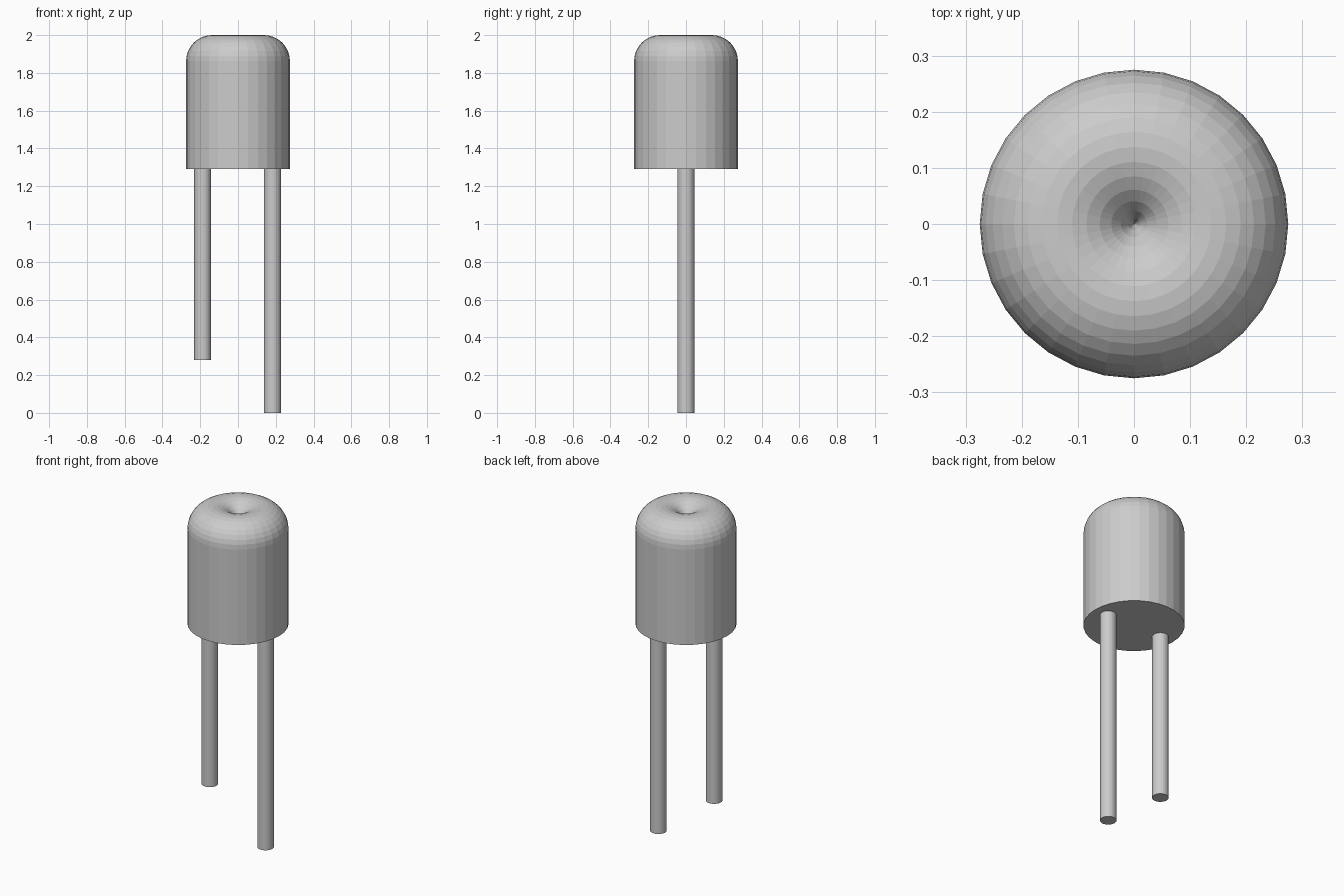
import bpy, bmesh, math

if "Cube" in bpy.data.objects:
    bpy.data.objects.remove(bpy.data.objects["Cube"])

grey = bpy.data.materials.new("light grey")
grey.diffuse_color = (0.6, 0.6, 0.6, 1)
grey.use_nodes = True
grey.node_tree.nodes["Principled BSDF"].inputs["Base Color"].default_value = grey.diffuse_color


def lathe(name, profile, x=0.0, sides=32):
    """Spin an (r, z) profile that starts and ends on the axis."""
    bm = bmesh.new()
    verts = [bm.verts.new((r, 0, z)) for r, z in profile]
    edges = [bm.edges.new(p) for p in zip(verts, verts[1:])]
    bmesh.ops.spin(bm, geom=verts + edges, cent=(0, 0, 0), axis=(0, 0, 1),
                   angle=math.tau, steps=sides, use_duplicate=False)
    bmesh.ops.remove_doubles(bm, verts=bm.verts, dist=1e-4)
    bmesh.ops.recalc_face_normals(bm, faces=bm.faces)
    me = bpy.data.meshes.new(name)
    bm.to_mesh(me)
    bm.free()
    me.materials.append(grey)
    ob = bpy.data.objects.new(name, me)
    ob.location.x = x
    bpy.context.collection.objects.link(ob)
    return ob


# Capsule body: straight wall, rounded rim, funnel dimple in the top
R, BASE, TOP = 0.275, 1.29, 2.0
m = R / 2
rim = [(m + m * math.cos(math.pi * i / 16), TOP - m + m * math.sin(math.pi * i / 16))
       for i in range(17)]
lathe("body", [(0, BASE), (R, BASE)] + rim)

# Two wire legs, one shorter
for name, x, foot in (("short_leg", -0.187, 0.28), ("long_leg", 0.183, 0.0)):
    lathe(name, [(0, foot), (0.045, foot), (0.045, BASE + 0.02), (0, BASE + 0.02)], x)
